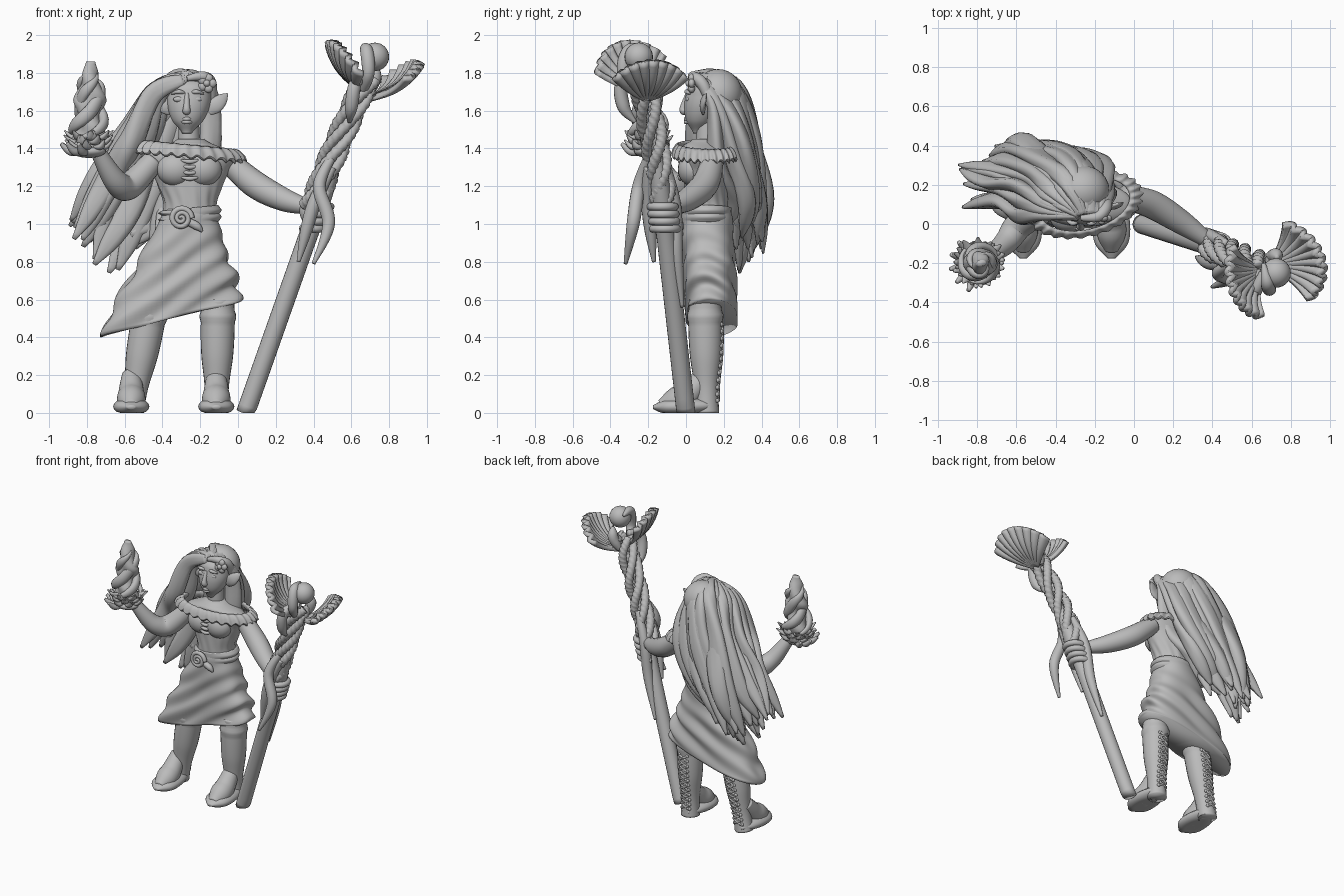
import bpy, bmesh, random
from math import sin, cos, pi, tau
from mathutils import Vector, Matrix

random.seed(4)
if "Cube" in bpy.data.objects:
    bpy.data.objects.remove(bpy.data.objects["Cube"])

SIDE, BACK, UP = Vector((1, 0, 0)), Vector((0, 1, 0)), Vector((0, 0, 1))
grey = bpy.data.materials.new("sculpt grey")
grey.use_nodes = True
grey.diffuse_color = (0.5, 0.5, 0.5, 1)
grey.node_tree.nodes["Principled BSDF"].inputs["Base Color"].default_value = grey.diffuse_color


def finish(name, bm, thickness=0):
    # turn the working mesh into a smooth grey object standing on the floor
    for vert in bm.verts:
        vert.co.z = max(vert.co.z, 0)
    bmesh.ops.recalc_face_normals(bm, faces=bm.faces)
    for face in bm.faces:
        face.smooth = True
    mesh = bpy.data.meshes.new(name)
    bm.to_mesh(mesh)
    bm.free()
    mesh.materials.append(grey)
    obj = bpy.data.objects.new(name, mesh)
    bpy.context.collection.objects.link(obj)
    if thickness:
        solid = obj.modifiers.new("thickness", "SOLIDIFY")
        solid.thickness, solid.offset = thickness, 0


def blend(keys, t):
    # smooth curve through evenly spaced numbers or vectors
    last = len(keys) - 1
    i = min(int(t * last), last - 1)
    f = t * last - i
    a, b, c, d = keys[max(i - 1, 0)], keys[i], keys[i + 1], keys[min(i + 2, last)]
    return b + ((c - a) * f + (a * 2 - b * 5 + c * 4 - d) * f ** 2 + (b * 3 - a - c * 3 + d) * f ** 3) * .5


def bridge(bm, rings, wrap=True, caps=True):
    rows = [[bm.verts.new(point) for point in ring] for ring in rings]
    count = len(rows[0])
    for low, high in zip(rows, rows[1:]):
        for j in range(count if wrap else count - 1):
            k = (j + 1) % count
            bm.faces.new((low[j], low[k], high[k], high[j]))
    if caps:
        bm.faces.new(rows[0][::-1])
        bm.faces.new(rows[-1])


def tube(bm, path, widths, flat=1, ref=BACK, ripple=None, sides=14):
    # sweep a round or flattened section along a smooth path
    path = [Vector(point) for point in path]
    count = max(30, len(path) * 2)
    spine = [blend(path, i / count) for i in range(count + 1)]
    rings = []
    for i, point in enumerate(spine):
        t = i / count
        ahead = (spine[min(i + 1, count)] - spine[max(i - 1, 0)]).normalized()
        u = (ref - ahead * ref.dot(ahead)).normalized()
        v = ahead.cross(u)
        ring = []
        for j in range(sides):
            a = tau * j / sides
            r = max(blend(widths, t), .002) * (ripple(t, a) if ripple else 1)
            ring.append(point + u * (cos(a) * r * flat) + v * (sin(a) * r))
        rings.append(ring)
    bridge(bm, rings)


def stack(bm, start, end, widths, deepest, tilt=0, ripple=None, sides=96, count=40):
    # horizontal ellipses between two points, tilting more toward the end
    start, end = Vector(start), Vector(end)
    rings = []
    for i in range(count + 1):
        t = i / count
        middle, wide = start.lerp(end, t), blend(widths, t)
        ring = []
        for j in range(sides):
            a = tau * j / sides
            out = SIDE * cos(a) * wide + BACK * sin(a) * min(wide * .9, deepest)
            lift = UP * tilt * t * out.x
            ring.append(middle + lift + out * (1 + (ripple(middle + out + lift, t, a) if ripple else 0)))
        rings.append(ring)
    bridge(bm, rings)


def coil(axis, reach, turns, phase=0, across=BACK, count=40):
    # points circling around an axis
    points = []
    for i in range(count + 1):
        t = i / count
        a = phase + tau * turns * t
        points.append(blend(axis, t) + (SIDE * cos(a) + across * sin(a)) * blend(reach, t))
    return points


def ball(bm, at, size):
    place = Matrix.Translation(at) @ Matrix.Diagonal((*size, 1))
    bmesh.ops.create_uvsphere(bm, u_segments=24, v_segments=16, radius=1, matrix=place)


# Boots with cuffs, insteps, heels and back lacing
calf = [.085, .09, .084, .064, .066]
for side, x, lean in (("right", -.565, .11), ("left", -.115, .01)):
    bm = bmesh.new()
    leg = [Vector((x + lean, .1, .6)), Vector((x + lean / 2, .105, .3)), Vector((x, .11, 0))]
    tube(bm, leg, calf, ripple=lambda t, a: 1.08 if .16 < t < .22 else 1, sides=24)
    tube(bm, [(x, .1, .2), (x, 0, .09), (x, -.13, .03)], [.05, .065, .075, .04], ref=SIDE, sides=20)
    tube(bm, [(x, .17, .04), (x, 0, .035), (x, -.175, .03)], [.03, .075, .095, .085, .02], .5, UP, sides=20)
    finish(side + "_boot", bm)
    bm = bmesh.new()
    holes = [(i, .25 + i * .055) for i in range(12)]
    for way in (-1, 1):
        lace = [blend(leg, t) + BACK * blend(calf, t) + SIDE * way * .03 * (-1) ** i for i, t in holes]
        tube(bm, lace, [.008, .008], sides=6)
        for point in lace:
            ball(bm, point - BACK * .008, (.012, .012, .012))
    finish(side + "_boot_lacing", bm)


# Skirt with squared corners and diagonal folds that deepen toward a slanted hem
def folds(p, t, a):
    slant = p.z - p.x * .65
    waves = .055 * sin(slant * 44 + sin(a * 2)) + .03 * sin(slant * 27 + a * 2)
    return min(t * 2, 1) * (waves + .12 * sin(a * 2) ** 2)


bm = bmesh.new()
stack(bm, (-.25, .11, 1.08), (-.355, .135, .5), [.14, .21, .295, .37], .135, .27, folds)
finish("draped_skirt", bm)

# Bodice, bust, gathers and neck
bm = bmesh.new()
stack(bm, (-.255, .11, 1.03), (-.25, .1, 1.45), [.145, .14, .17, .205, .235, .07], .115,
      ripple=lambda p, t, a: .02 * sin(a * 14 + t * 9) * sin(pi * min(t * 2, 1)))
tube(bm, [(-.26, .11, 1.38), (-.26, .11, 1.56)], [.06, .055])
for x in (-.33, -.185):
    ball(bm, (x, .035, 1.29), (.1, .078, .09))
for i in range(4):
    z = 1.24 + i * .03
    tube(bm, [(-.31, -.02, z + .01), (-.255, -.03, z), (-.2, -.02, z + .01)], [.004, .012, .004])
finish("bodice", bm)

# Off-shoulder ruffle with a drooping wavy edge
bm = bmesh.new()
rings = []
for k in range(9):
    b = tau * k / 8
    edge = (1 + cos(b)) / 2
    ring = []
    for j in range(180):
        a = tau * j / 180
        grow = .96 + .12 * cos(b) + .03 * edge * sin(a * 26)
        x = .27 * cos(a) * grow
        wave = .01 * edge * cos(a * 26)
        ring.append((x - .25, .1 + .155 * sin(a) * grow + .16 * x, 1.385 + .025 * sin(b) - .025 * cos(b) - .1 * x + wave))
    rings.append(ring)
bridge(bm, rings, caps=False)
finish("shoulder_ruffle", bm)

# Belt cords and spiral clasp
bm = bmesh.new()
for z in (1.03, 1.065):
    stack(bm, (-.255, .11, z - .02), (-.255, .11, z + .02), [.15, .168, .15], .13, .1, count=8)
finish("belt", bm)
bm = bmesh.new()
clasp = Vector((-.3, -.03, 1.03))
ball(bm, clasp, (.055, .025, .055))
tube(bm, coil([clasp - BACK * .015, clasp - BACK * .03], [.055, .005], 2.5, across=UP), [.016, .009], sides=8)
tube(bm, [clasp, clasp + Vector((.08, 0, -.04)), clasp + Vector((.11, 0, -.07))], [.018, .022, .006])
finish("belt_clasp", bm)

# Head, face and pointed ears
bm = bmesh.new()
stack(bm, (-.27, .06, 1.48), (-.25, .13, 1.8), [.025, .08, .108, .117, .11, .04], .105)
tube(bm, [(-.27, .01, 1.69), (-.272, -.015, 1.61), (-.271, .01, 1.59)], [.012, .016, .022, .01])
for z in (1.54, 1.556):
    tube(bm, [(-.305, .02, z), (-.27, 0, z), (-.235, .02, z)], [.003, .012, .003])
for x in (-.313, -.222):
    ball(bm, (x, .014, 1.66), (.03, .014, .015))
    tube(bm, [(x - .04, .03, 1.69), (x, .003, 1.7), (x + .04, .02, 1.69)], [.005, .012, .005])
finish("head", bm)
bm = bmesh.new()
for way in (-1, 1):
    ear = Vector((-.255 + way * .1, .09, 1.59))
    tube(bm, [ear, ear + Vector((way * .05, 0, .05)), ear + Vector((way * .1, .02, .1))], [.02, .04, .033, .004], .4)
finish("pointed_ears", bm)

# Swept hair: layers of heavy locks blended between three guide paths
guides = [[(-.18, .05, 1.77), (-.165, .2, 1.66), (-.2, .29, 1.4), (-.32, .34, 1.15), (-.47, .34, .98)],
          [(-.25, .05, 1.78), (-.31, .25, 1.74), (-.41, .35, 1.5), (-.55, .4, 1.15), (-.68, .36, .84)],
          [(-.29, .04, 1.76), (-.46, .11, 1.7), (-.58, .18, 1.5), (-.72, .21, 1.27), (-.89, .24, 1)]]
bm = bmesh.new()
ball(bm, (-.265, .17, 1.685), (.14, .13, .135))
for layer, count in enumerate((15, 12, 9)):
    tuck = Vector((.01, -.055, -.03)) * layer
    for i in range(count):
        lock = []
        for k, points in enumerate(zip(*guides)):
            jitter = Vector([random.uniform(-1, 1) for axis in "xyz"]) * .012 * k
            lock.append(blend([Vector(p) for p in points], i / (count - 1)) + tuck * min(k / 2, 1) + jitter)
        full = random.uniform(.85, 1.2)
        tube(bm, lock, [w * full for w in (.028, .04, .048, .055, .06, .058, .045, .01)], .72,
             ripple=lambda t, a: 1 + .13 * sin(a * 3 + t * 9))
finish("swept_hair", bm)
bm = bmesh.new()
flower = Vector((-.165, .03, 1.745))
for petal in coil([flower, flower], [.028, .028], 1, across=UP, count=5):
    ball(bm, petal, (.024, .018, .024))
ball(bm, flower - BACK * .015, (.018, .018, .018))
tube(bm, [(-.27, .03, 1.77), (-.18, .04, 1.78), (-.14, .1, 1.72), (-.15, .17, 1.5)], [.015, .028, .03, .01])
finish("hair_flower_and_side_lock", bm)

# Straight staff shaft
foot, tip = Vector((.04, 0, 0)), Vector((.57, -.17, 1.5))
bm = bmesh.new()
tube(bm, [foot.lerp(tip, i / 8) for i in range(9)], [.05, .05, .05, .05, .05, .01], sides=20)
finish("staff_shaft", bm)

# Arms and hands, one gripping the shaft and one held palm up
arm = [.06, .072, .062, .04]
bm = bmesh.new()
tube(bm, [(-.05, .14, 1.33), (.09, .1, 1.21), (.24, .01, 1.13), (.37, -.08, 1.09)], arm, sides=20)
ball(bm, (.375, -.09, 1.07), (.05, .05, .07))
for i in range(4):
    knuckle = foot.lerp(tip, .65 + i * .026)
    tube(bm, coil([knuckle, knuckle], [.064, .064], -.7, 2.4, count=12), [.021, .021], ref=UP)
finish("left_arm", bm)
bm = bmesh.new()
tube(bm, [(-.45, .07, 1.33), (-.58, 0, 1.2), (-.65, -.09, 1.23), (-.74, -.17, 1.38)], arm, sides=20)
palm = Vector((-.79, -.2, 1.385))
ball(bm, palm, (.09, .075, .035))
for i in range(5):
    a = pi + (i - 1.6) / 2
    out = SIDE * cos(a) + BACK * sin(a)
    tube(bm, [palm + out * .04, palm + out * .1, palm + out * .15 + UP * .04], [.022, .022, .01], ref=UP)
finish("right_arm", bm)

# Swirling water spout with a crown of splashes
bm = bmesh.new()
crest = Vector((-.78, -.2, 1.86))
stack(bm, palm, crest, [.08, .085, .075, .06, .075, .06, .045, .02], .075,
      ripple=lambda p, t, a: .18 * sin(2 * a + t * 14), sides=40)
for i in range(3):
    tube(bm, coil([palm + UP * .07, crest - UP * .06], [.1, .085, .05, .06, .03], 1, i * tau / 3),
         [.008, .028, .024, .004], 1.3, UP)
for i in range(30):
    out = SIDE * cos(i * 2.4) + BACK * sin(i * 2.4)
    base = palm + UP * (.025 + i % 3 * .025)
    tube(bm, [base + out * .05, base + out * .09, base + out * random.uniform(.11, .145) + UP * .035],
         [.022, .026, .006], .6, UP, sides=8)
finish("water_spout", bm)

# Twisted ropes and hanging roots
bm = bmesh.new()
core = [Vector((.4, -.12, 1.1)), Vector((.525, -.165, 1.42)), Vector((.68, -.23, 1.76))]
for i in range(4):
    tube(bm, coil(core, [.05, .05], 1.2, i * pi / 2), [.028, .028],
         ripple=lambda t, a: 1 + .13 * sin(a * 2 + t * 150))
vine = [.022, .034, .034, .01]
for path in ([(.66, -.26, 1.7), (.69, -.33, 1.8), (.68, -.3, 1.92), (.66, -.2, 1.93)],
             [(.66, -.25, 1.78), (.62, -.34, 1.74), (.6, -.33, 1.62), (.59, -.27, 1.54)],
             [(.68, -.18, 1.68), (.72, -.16, 1.76), (.73, -.17, 1.84)],
             [(.5, -.2, 1.36), (.43, -.25, 1.2), (.48, -.28, 1), (.4, -.32, .79)],
             [(.47, -.1, 1.3), (.39, -.06, 1.1), (.35, -.05, .85), (.27, -.02, .56)],
             [(.5, -.2, 1.3), (.4, -.2, 1.1), (.32, -.17, .8)]):
    tube(bm, path, vine)
finish("staff_ropes", bm)
bm = bmesh.new()
ball(bm, (.725, -.25, 1.885), (.075, .075, .075))
finish("staff_orb", bm)

# Cupped, ribbed shell fans with scalloped rims
for name, hinge, middle, half in (("inner_shell", (.66, -.23, 1.7), (-.12, -.11, .29), (-.09, .22, .06)),
                                  ("outer_shell", (.69, -.21, 1.66), (.245, .03, .235), (.075, -.24, 0))):
    hinge, middle, half = Vector(hinge), Vector(middle), Vector(half)
    outward = middle.cross(half).normalized()
    bm = bmesh.new()
    rings = []
    for i in range(1, 14):
        r = i / 13
        ring = []
        for j in range(91):
            s = j / 45 - 1
            rib = abs(cos(s * pi * 4.5))
            spoke = (middle * cos(s) + half * sin(s)) * r * (1 + .05 * (rib - 1) * r)
            cup = .028 * (rib - .5) * r + .06 * sin(pi * r * .8) * cos(s)
            ring.append(hinge + spoke + outward * cup)
        rings.append(ring)
    bridge(bm, rings, wrap=False, caps=False)
    finish(name, bm, .03)
